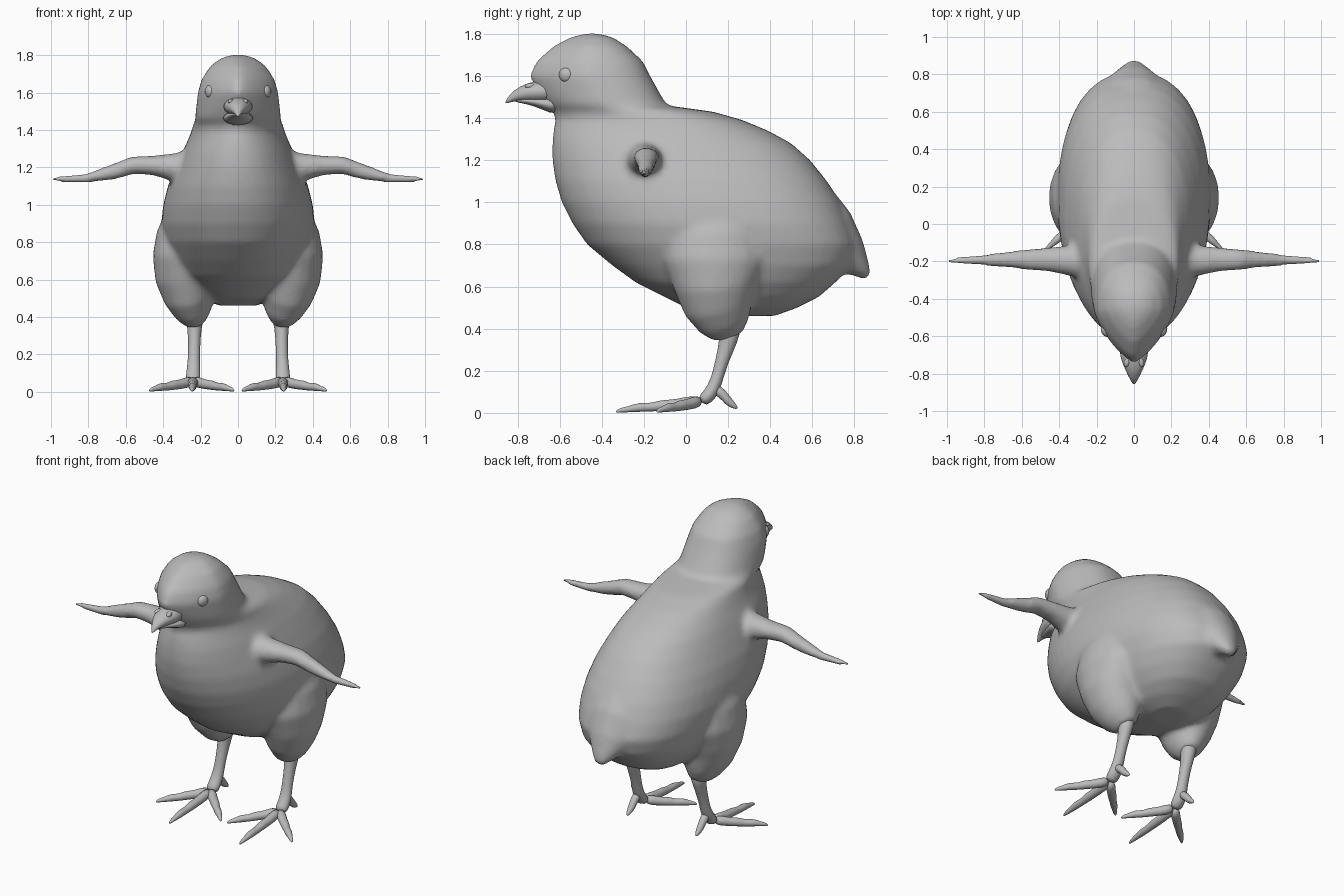
import bpy, bmesh, math
from mathutils import Vector

cube = bpy.data.objects.get("Cube")
if cube:
    bpy.data.objects.remove(cube, do_unlink=True)

grey = bpy.data.materials.new("plain grey")
grey.use_nodes = True
colour = (0.5, 0.5, 0.5, 1)
grey.diffuse_color = colour
grey.node_tree.nodes["Principled BSDF"].inputs["Base Color"].default_value = colour

X, Y = Vector((1, 0, 0)), Vector((0, 1, 0))


def loft(name, rings):
    """Skin a list of closed rings and cap both ends."""
    bm = bmesh.new()
    loops = [[bm.verts.new(p) for p in ring] for ring in rings]
    n = len(rings[0])
    for a, b in zip(loops, loops[1:]):
        for i in range(n):
            j = (i + 1) % n
            bm.faces.new((a[i], a[j], b[j], b[i]))
    bm.faces.new(loops[0])
    bm.faces.new(loops[-1])
    bmesh.ops.recalc_face_normals(bm, faces=bm.faces)
    mesh = bpy.data.meshes.new(name)
    bm.to_mesh(mesh)
    bm.free()
    mesh.materials.append(grey)
    mesh.shade_smooth()
    obj = bpy.data.objects.new(name, mesh)
    bpy.context.collection.objects.link(obj)
    return obj


def tube(name, stations, ref=X, sides=16, side=1, subdivide=0):
    """Tube through (x, y, z, radius along ref, other radius)."""
    pts = [Vector((s[0] * side, s[1], s[2])) for s in stations]
    rings = []
    for i, (p, s) in enumerate(zip(pts, stations)):
        tangent = (pts[min(i + 1, len(pts) - 1)] - pts[max(i - 1, 0)]).normalized()
        u = (ref - tangent * ref.dot(tangent)).normalized()
        v = tangent.cross(u)
        angles = [math.tau * k / sides for k in range(sides)]
        rings.append([p + u * s[3] * math.cos(a) + v * s[4] * math.sin(a) for a in angles])
    obj = loft(name, rings)
    if subdivide:
        obj.modifiers.new("round", "SUBSURF").levels = subdivide
        obj.modifiers["round"].render_levels = subdivide
    return obj


def ball(name, centre, size, turn=0):
    bpy.ops.mesh.primitive_uv_sphere_add(segments=20, ring_count=12, location=centre,
                                         rotation=(0, 0, turn))
    obj = bpy.context.object
    obj.name = name
    obj.scale = size
    obj.data.materials.append(grey)
    bpy.ops.object.shade_smooth()


# Body and head: level slices (height, front, back, half width)
slices = [
    (.46, .22, .42, .10), (.50, .0, .53, .20), (.55, -.10, .63, .26), (.62, -.24, .71, .32),
    (.70, -.35, .79, .36), (.80, -.47, .815, .395), (.90, -.54, .78, .41), (1.0, -.59, .735, .40),
    (1.1, -.62, .67, .375), (1.2, -.635, .59, .335), (1.28, -.635, .50, .30),
    (1.34, -.63, .39, .27), (1.39, -.62, .27, .25), (1.43, -.63, .13, .24),
    (1.46, -.66, -.09, .23), (1.51, -.70, -.12, .225), (1.6, -.745, -.17, .215),
    (1.67, -.715, -.205, .195), (1.74, -.635, -.28, .15), (1.785, -.55, -.35, .09),
    (1.802, -.48, -.42, .03)]


def slice_ring(z, front, back, width, sides=48):
    ring = []
    taper = min(max((z - 1.3) / .25, 0), 1)
    for k in range(sides):
        a = math.tau * k / sides
        c, s = math.cos(a), math.sin(a)
        # Pointed face, full rounded rump
        power = 2 / (2.1 - .75 * taper) if c < 0 else 2 / 2.35
        y = (front + back) / 2 + math.copysign(abs(c) ** power, c) * (back - front) / 2
        ring.append((math.copysign(abs(s) ** power, s) * width, y, z))
    return ring


body = loft("body", [slice_ring(*s) for s in slices])
parts = [body]

# Short pointed tail
parts.append(tube("tail", [(0, .56, .92, .2, .2), (0, .68, .83, .19, .16),
                           (0, .77, .75, .13, .1), (0, .83, .685, .07, .05),
                           (0, .865, .645, .03, .02)]))

thigh = [(.27, .14, 1.0, .09, .14), (.28, .14, .85, .155, .23), (.285, .14, .73, .172, .25),
         (.277, .14, .6, .165, .2), (.262, .155, .5, .135, .165), (.24, .185, .42, .1, .125),
         (.23, .205, .36, .05, .07)]
wing = [(.15, -.2, 1.2, .13, .13), (.26, -.197, 1.2, .1, .095), (.34, -.195, 1.2, .083, .077),
        (.45, -.19, 1.21, .066, .054), (.56, -.19, 1.212, .058, .048), (.66, -.19, 1.178, .045, .043),
        (.8, -.193, 1.143, .032, .027), (.93, -.195, 1.137, .021, .019), (1.005, -.195, 1.137, .014, .013)]
shank = [(.23, .21, .42, .06, .06), (.233, .205, .35, .038, .045), (.234, .165, .23, .032, .03),
         (.237, .145, .15, .034, .03), (.24, .115, .085, .04, .036), (.24, .07, .05, .04, .03)]
# Toe profile: fraction along, radius, with knuckles and a claw
toe_profile = [(0, .036), (.3, .025), (.46, .028), (.58, .02), (.72, .024), (.86, .014),
               (.94, .012), (1, .004)]
toes = {"middle": (.245, -.335), "outer": (.475, -.14), "inner": (.02, -.14)}

for side, label in ((1, "left"), (-1, "right")):
    parts.append(tube(label + "_thigh", thigh, X, 20, side))
    parts.append(tube(label + "_wing", wing, Y, 16, side))
    tube(label + "_shank", shank, X, 12, side, 1)
    for toe, (tx, ty) in toes.items():
        path = [(.24 + (tx - .24) * f, .07 + (ty - .07) * f, r * 1.1 + .02 * (1 - f) ** 2, r, r)
                for f, r in toe_profile]
        tube(f"{label}_{toe}_toe", path, Vector((0, 0, 1)), 10, side, 1)
    tube(label + "_hind_toe", [(.24, .13, .12, .03, .03), (.24, .175, .09, .023, .023),
                               (.24, .2, .055, .022, .022), (.24, .225, .035, .016, .016),
                               (.24, .245, .02, .005, .005)], X, 10, side, 1)
    ball(label + "_eye", (side * .152, -.57, 1.605), (.024, .035, .034), side * -.4)
    ball(label + "_nostril", (side * .036, -.735, 1.552), (.016, .03, .014), side * .3)

# Fuse the body parts into one smooth skin
bpy.ops.object.select_all(action="DESELECT")
for part in parts:
    part.select_set(True)
bpy.context.view_layer.objects.active = body
bpy.ops.object.join()
remesh = body.modifiers.new("fuse", "REMESH")
remesh.mode = "VOXEL"
remesh.voxel_size = .016
remesh.use_smooth_shade = True
relax = body.modifiers.new("relax", "SMOOTH")
relax.factor = .5
relax.iterations = 10

# Beak
tube("upper_beak", [(0, -.62, 1.525, .09, .06), (0, -.72, 1.526, .074, .052),
                    (0, -.78, 1.516, .048, .038), (0, -.83, 1.497, .022, .019),
                    (0, -.858, 1.47, .004, .004)], X, 16, 1, 1)
tube("lower_beak", [(0, -.60, 1.455, .1, .05), (0, -.68, 1.472, .07, .03),
                    (0, -.75, 1.482, .042, .016), (0, -.82, 1.485, .012, .008)], X, 16, 1, 1)
